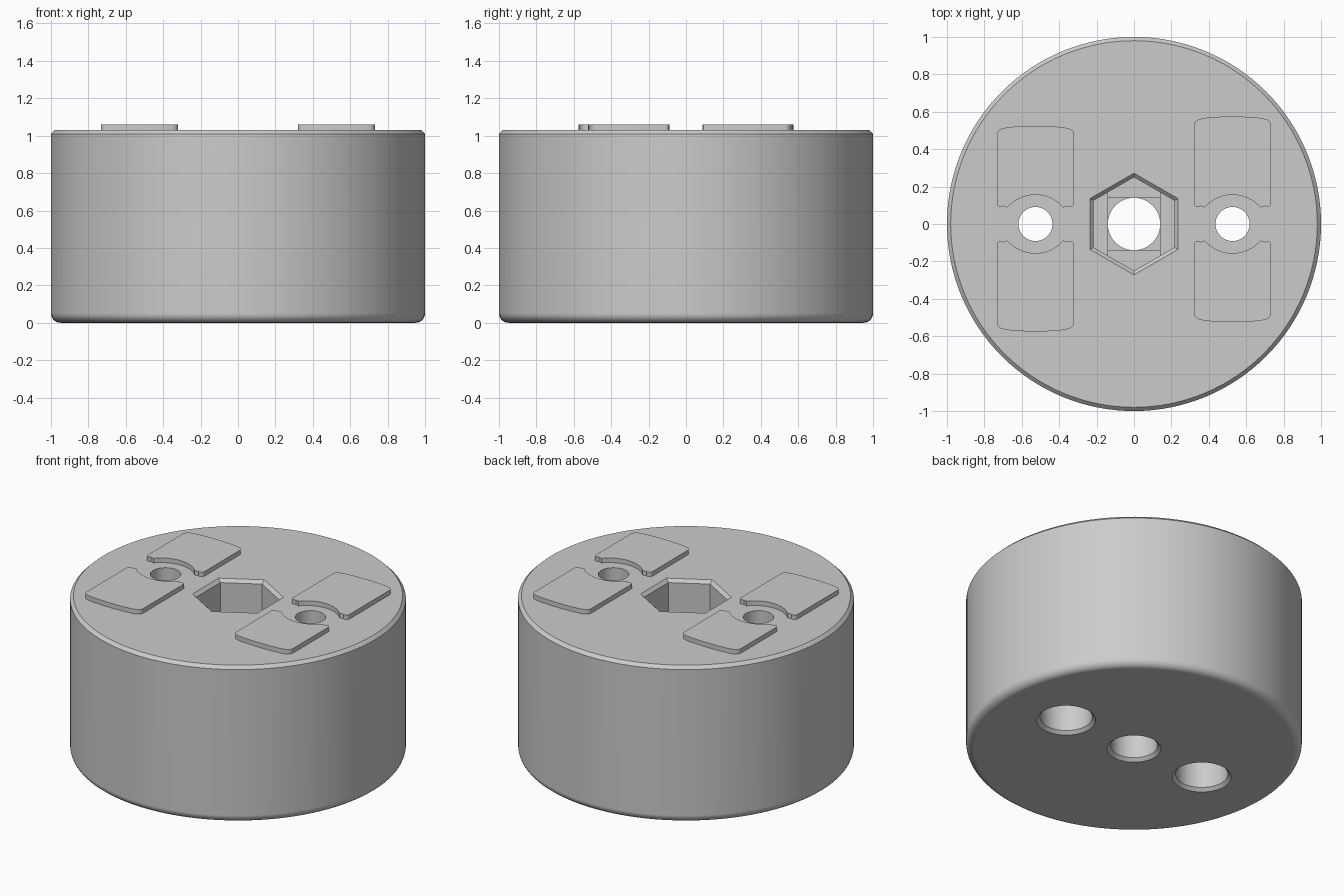
import bpy, bmesh
from math import sin, cos, pi, sqrt

if "Cube" in bpy.data.objects:
    bpy.data.objects.remove(bpy.data.objects["Cube"], do_unlink=True)

TOP = 1.03
PAD_TOP = 1.06
HOLE_X = 0.527

grey = bpy.data.materials.new("light grey")
grey.use_nodes = True
color = (0.6, 0.6, 0.6, 1)
grey.diffuse_color = color
grey.node_tree.nodes["Principled BSDF"].inputs["Base Color"].default_value = color


def loft(name, rings):
    """Closed solid through rings of equal point count, listed bottom to top."""
    bm = bmesh.new()
    loops = [[bm.verts.new(p) for p in ring] for ring in rings]
    for low, high in zip(loops, loops[1:]):
        for i in range(len(low)):
            j = (i + 1) % len(low)
            bm.faces.new((low[i], low[j], high[j], high[i]))
    bm.faces.new(loops[0][::-1])
    bm.faces.new(loops[-1])
    bmesh.ops.recalc_face_normals(bm, faces=bm.faces)
    mesh = bpy.data.meshes.new(name)
    bm.to_mesh(mesh)
    bm.free()
    mesh.materials.append(grey)
    obj = bpy.data.objects.new(name, mesh)
    bpy.context.collection.objects.link(obj)
    return obj


def turned(name, profile, sides=64, x=0):
    """Round or polygonal solid from (radius, z) steps, with a corner on +y."""
    return loft(name, [[(x + r * sin(-2 * pi * i / sides), r * cos(2 * pi * i / sides), z)
                        for i in range(sides)] for r, z in profile])


def box(name, hx, hy, z0, z1):
    outline = [(-hx, -hy), (hx, -hy), (hx, hy), (-hx, hy)]
    return loft(name, [[(x, y, z) for x, y in outline] for z in (z0, z1)])


def activate(obj):
    bpy.ops.object.select_all(action="DESELECT")
    obj.select_set(True)
    bpy.context.view_layer.objects.active = obj


def combine(target, other, operation):
    activate(target)
    mod = target.modifiers.new("cut", "BOOLEAN")
    mod.operation, mod.solver, mod.object = operation, "EXACT", other
    bpy.ops.object.modifier_apply(modifier=mod.name)
    bpy.data.objects.remove(other, do_unlink=True)


def smooth(obj):
    activate(obj)
    bpy.ops.object.shade_smooth_by_angle(angle=pi / 6)


# Drum with a rounded lower rim and chamfered upper rim
f = 0.05
rim = [(1 - f + f * sin(a), f - f * cos(a)) for a in [pi / 12 * k for k in range(7)]]
body = turned("body", rim + [(1, TOP - 0.02), (0.98, TOP)], 128)

# Chamfered hexagonal socket with a stepped floor
FLOOR = 0.5
socket = turned("socket_cutter", [(0.25, FLOOR), (0.25, TOP - 0.02), (0.272, TOP), (0.272, TOP + 0.1)], 6)
slot = turned("slot_cutter", [(0.25, FLOOR - 0.03), (0.25, FLOOR + 0.1)], 6)
combine(slot, box("slot_limit", 0.14, 0.4, 0, 1), "INTERSECT")
square = box("square_cutter", 0.14, 0.14, FLOOR - 0.06, FLOOR + 0.05)
bore = turned("bore_cutter", [(0.16, -0.1), (0.16, 0), (0.14, 0.02), (0.14, FLOOR + 0.02)])
for cutter in (socket, slot, square, bore):
    combine(body, cutter, "DIFFERENCE")

# Side screw holes, wider from below
for side in (-1, 1):
    x = side * HOLE_X
    wide = [(0.176, -0.1), (0.176, 0), (0.156, 0.02), (0.156, 0.6)]
    combine(body, turned("screw_cutter", wide + [(0.091, 0.6), (0.091, TOP + 0.1)], x=x), "DIFFERENCE")
smooth(body)
mod = body.modifiers.new("even shading", "WEIGHTED_NORMAL")
mod.keep_sharp = True


def corner(cx, cy, r, start, end, steps=6):
    return [(cx + r * cos(start + (end - start) * k / steps),
             cy + r * sin(start + (end - start) * k / steps)) for k in range(steps + 1)]


def pad(name, side, facing, far):
    """Raised pad: bowed far edge, rounded corners, hollow edge by the hole."""
    w, r, tip, big = 0.206, 0.035, 0.02, 0.2
    half = [(0.05 * k, far - 0.35 * (0.05 * k) ** 2) for k in range(4)]
    half += corner(w - r, far - 0.014 - r, r, pi / 2 - 0.15, 0)
    half += corner(w - tip, 0.09 + tip, tip, 0, -pi * 0.75)
    half += [(u, 0.156 - big + sqrt(big * big - u * u)) for u in [0.15 - 0.025 * k for k in range(7)]]
    outline = half + [(-u, v) for u, v in half[-2:0:-1]]
    obj = loft(name, [[(side * HOLE_X + u, facing * v, z) for u, v in outline]
                      for z in (TOP - 0.005, PAD_TOP)])
    smooth(obj)


# Four pads, alike under a half turn
for side, side_name in ((1, "left"), (-1, "right")):
    for facing, end_name in ((1, "back"), (-1, "front")):
        pad(f"{end_name}_{side_name}_pad", side, facing, 0.575 if side == facing else 0.525)
